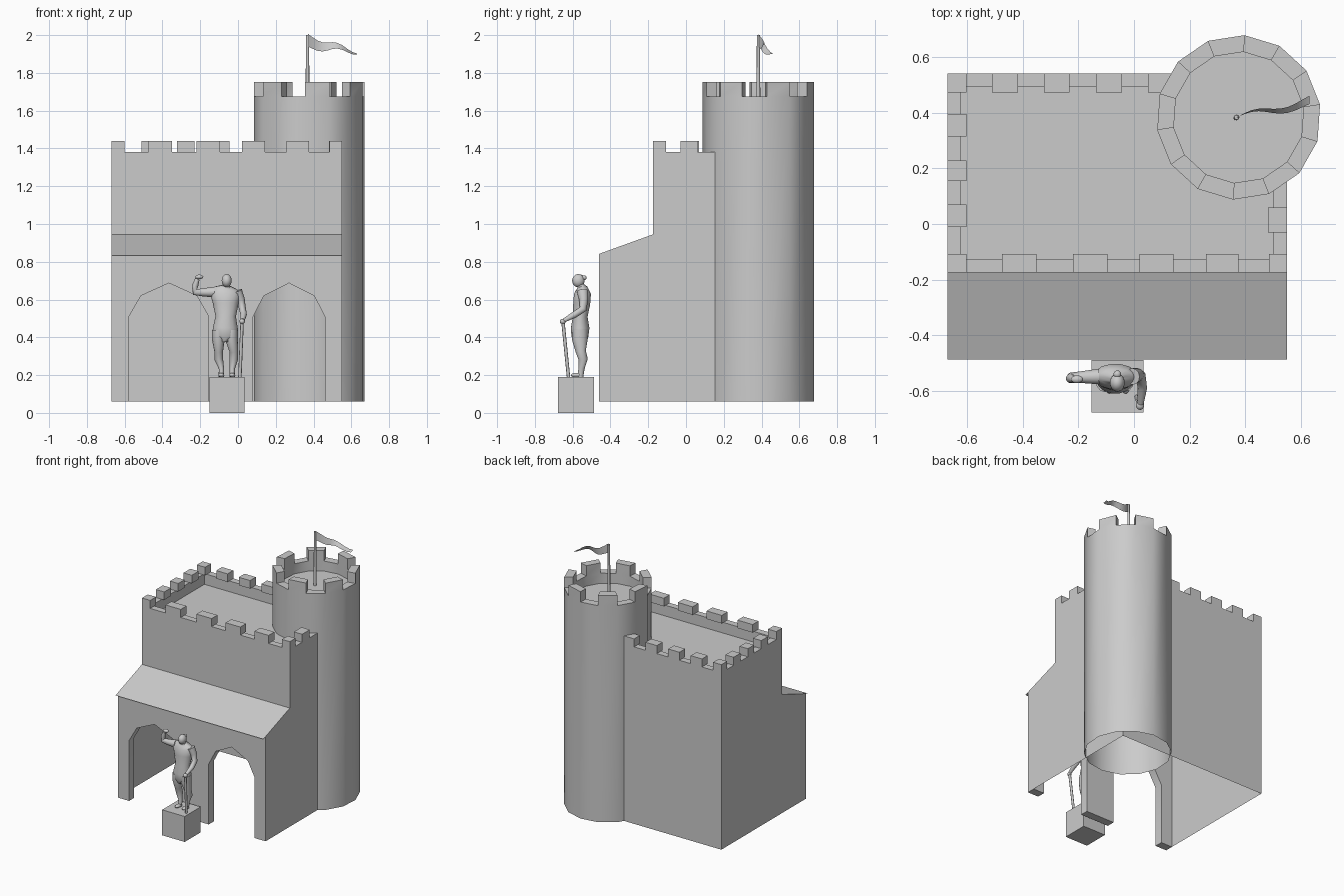
import bpy, bmesh, math
from mathutils import Vector

if "Cube" in bpy.data.objects:
    bpy.data.objects.remove(bpy.data.objects["Cube"])

stone = bpy.data.materials.new("grey_stone")
stone.diffuse_color = (0.6, 0.6, 0.6, 1)
stone.use_nodes = True
stone.node_tree.nodes["Principled BSDF"].inputs["Base Color"].default_value = stone.diffuse_color


def finish(bm, name, angle=35, fix=True):
    if fix:
        bmesh.ops.recalc_face_normals(bm, faces=bm.faces[:])
    me = bpy.data.meshes.new(name)
    bm.to_mesh(me)
    bm.free()
    me.materials.append(stone)
    ob = bpy.data.objects.new(name, me)
    bpy.context.collection.objects.link(ob)
    bpy.ops.object.select_all(action='DESELECT')
    ob.select_set(True)
    bpy.context.view_layer.objects.active = ob
    bpy.ops.object.shade_smooth_by_angle(angle=math.radians(angle))
    return ob


def add_box(bm, x0, x1, y0, y1, z0, z1):
    vs = bmesh.ops.create_cube(bm, size=1)["verts"]
    for v in vs:
        v.co = Vector((x1 if v.co.x > 0 else x0, y1 if v.co.y > 0 else y0,
                       z1 if v.co.z > 0 else z0))


def loft(name, pts, n=12):
    """Tube through (x, y, z, width radius, depth radius) stations."""
    bm = bmesh.new()
    rings = []
    for i, p in enumerate(pts):
        a, b = pts[max(i - 1, 0)], pts[min(i + 1, len(pts) - 1)]
        t = (Vector(b[:3]) - Vector(a[:3])).normalized()
        v = Vector((0, 1, 0))
        v = (v - t * v.dot(t)).normalized()
        u = v.cross(t)
        rings.append([bm.verts.new(Vector(p[:3])
                      + u * p[3] * math.cos(k * math.tau / n)
                      + v * p[4] * math.sin(k * math.tau / n)) for k in range(n)])
    for r, s in zip(rings, rings[1:]):
        for k in range(n):
            bm.faces.new((r[k], r[(k + 1) % n], s[(k + 1) % n], s[k]))
    bm.faces.new(rings[0])
    bm.faces.new(rings[-1])
    return finish(bm, name, 60)


def blob(name, c, r):
    bm = bmesh.new()
    bmesh.ops.create_uvsphere(bm, u_segments=14, v_segments=10, radius=1)
    for v in bm.verts:
        v.co = Vector(c) + Vector([v.co[i] * r[i] for i in range(3)])
    return finish(bm, name, 60)


X0, X1, YF, YM, YB = -0.67, 0.55, -0.46, -0.175, 0.54
BASE, WALL = 0.06, 1.38

# Hall: side profile swept across, open at the bottom and at the arcade
bm = bmesh.new()
prof = [(YF, BASE), (YF, 0.842), (YM, 0.945), (YM, WALL), (YB, WALL), (YB, BASE)]
L = [bm.verts.new((X0, y, z)) for y, z in prof]
R = [bm.verts.new((X1, y, z)) for y, z in prof]
bm.faces.new(L)
bm.faces.new(R[::-1])
quads = [bm.faces.new((L[i], R[i], R[i + 1], L[i + 1])) for i in range(1, 5)]
top = quads[2]
bmesh.ops.recalc_face_normals(bm, faces=bm.faces[:])
if top.normal.z < 0:
    bmesh.ops.reverse_faces(bm, faces=bm.faces[:])
# sunken roof deck behind the parapet
bmesh.ops.inset_region(bm, faces=[top], thickness=0.068)
ext = bmesh.ops.extrude_face_region(bm, geom=[top])["geom"]
for v in [g for g in ext if isinstance(g, bmesh.types.BMVert)]:
    v.co.z -= 0.08
if top.is_valid:
    bmesh.ops.delete(bm, geom=[top], context='FACES_ONLY')
finish(bm, "hall_walls", 30, False)

# Arcade front with two pointed openings
bm = bmesh.new()
outline = [(X0, BASE), (X0, 0.842), (X1, 0.842), (X1, BASE)]
for x0, x1 in ((0.08, 0.46), (-0.577, -0.155)):
    w = x1 - x0
    outline += [(x1, BASE), (x1, 0.51), (x1 - 0.15 * w, 0.62), (x0 + w / 2, 0.687),
                (x0 + 0.15 * w, 0.62), (x0, 0.51), (x0, BASE)]
f = bm.faces.new([bm.verts.new((x, YF, z)) for x, z in outline])
ext = bmesh.ops.extrude_face_region(bm, geom=[f])["geom"]
for v in [g for g in ext if isinstance(g, bmesh.types.BMVert)]:
    v.co.y += 0.06
bmesh.ops.triangulate(bm, faces=[f for f in bm.faces if len(f.verts) > 4])
finish(bm, "arcade_front", 30)

# Thin eave of the lean-to roof
bm = bmesh.new()
bm.faces.new([bm.verts.new(c) for c in ((X0, YF, 0.842), (X0, -0.487, 0.832),
                                        (X1, -0.487, 0.832), (X1, YF, 0.842))])
finish(bm, "roof_eave", 30, False)

# Hall battlements
bm = bmesh.new()
T, Z1 = 0.068, 1.44
for x0, x1 in ((-0.67, -0.602), (-0.475, -0.35), (-0.22, -0.095),
               (0.02, 0.142), (0.258, 0.375), (0.485, 0.55)):
    add_box(bm, x0, x1, YM, YM + T, WALL, Z1)
for x in (-0.51, -0.324, -0.137, 0.05):
    add_box(bm, x, x + 0.093, YB - T, YB, WALL, Z1)
for y0, y1 in ((0.315, 0.395), (0.155, 0.228), (-0.01, 0.07), (0.472, YB)):
    add_box(bm, X0, X0 + T, y0, y1, WALL, Z1)
add_box(bm, X1 - T, X1, -0.03, 0.06, WALL, Z1)
finish(bm, "hall_battlements", 30)

# Round tower with 14 sides, open below, alternate rim faces raised
bm = bmesh.new()
N, CX, CY, TOP = 14, 0.376, 0.383, 1.675
rings = []
for r, z in ((0.296, BASE), (0.296, TOP), (0.236, TOP), (0.236, 1.60)):
    rings.append([bm.verts.new((CX + r * math.cos(math.radians(-94) + k * math.tau / N),
                                CY + r * math.sin(math.radians(-94) + k * math.tau / N), z))
                  for k in range(N)])
rim = []
for j in range(3):
    for k in range(N):
        m = (k + 1) % N
        f = bm.faces.new((rings[j][k], rings[j][m], rings[j + 1][m], rings[j + 1][k]))
        if j == 1 and k % 2 == 0:
            rim.append(f)
bm.faces.new(rings[3])
for f in rim:
    ext = bmesh.ops.extrude_face_region(bm, geom=[f])["geom"]
    for v in [g for g in ext if isinstance(g, bmesh.types.BMVert)]:
        v.co.z = 1.752
    if f.is_valid:
        bmesh.ops.delete(bm, geom=[f], context='FACES_ONLY')
finish(bm, "round_tower", 30, False)

# Flagpole and waving pennant
loft("flagpole", [(0.368, CY, 1.60, 0.011, 0.011), (0.368, CY, 2.0, 0.008, 0.008)], 8)
bm = bmesh.new()
pairs = []
for i in range(11):
    t = i / 10
    x, y = 0.37 + 0.26 * t, CY + 0.055 * t + 0.012 * math.sin(t * 7)
    z = 1.965 - 0.055 * t + 0.012 * math.sin(t * 9 + 2.4)
    h = 0.03 * (1 - t) + 0.003
    pairs.append((bm.verts.new((x, y + 0.015 * t, z + h)),
                  bm.verts.new((x, y - 0.015 * t, z - h))))
for a, b in zip(pairs, pairs[1:]):
    bm.faces.new((a[0], a[1], b[1], b[0]))
finish(bm, "pennant", 60, False)

# Statue plinth
bm = bmesh.new()
add_box(bm, -0.152, 0.034, -0.677, -0.488, 0, 0.19)
finish(bm, "plinth", 30)

# Statue: trunk, head, limbs
loft("statue_trunk", [(-0.068, -0.562, 0.375, 0.035, 0.03), (-0.068, -0.562, 0.405, 0.068, 0.046),
                      (-0.067, -0.56, 0.45, 0.066, 0.05), (-0.065, -0.56, 0.51, 0.054, 0.04),
                      (-0.065, -0.552, 0.58, 0.068, 0.046), (-0.067, -0.548, 0.63, 0.08, 0.046),
                      (-0.065, -0.55, 0.66, 0.062, 0.03), (-0.062, -0.557, 0.672, 0.02, 0.02),
                      (-0.06, -0.565, 0.69, 0.017, 0.018)], 14)
blob("statue_head", (-0.06, -0.57, 0.7), (0.027, 0.033, 0.035))
blob("statue_hair_knot", (-0.06, -0.54, 0.715), (0.014, 0.014, 0.013))
for side, hip, knee, foot in (("left", -0.104, -0.102, -0.088), ("right", -0.034, -0.022, -0.03)):
    loft("statue_leg_" + side, [(hip, -0.562, 0.44, 0.034, 0.042), (hip, -0.562, 0.39, 0.034, 0.042),
                                (knee, -0.557, 0.325, 0.023, 0.027), (knee, -0.545, 0.285, 0.023, 0.025),
                                (foot, -0.553, 0.235, 0.014, 0.016), (foot, -0.56, 0.19, 0.014, 0.016)])
    blob("statue_foot_" + side, (foot, -0.578, 0.2), (0.016, 0.032, 0.012))
loft("statue_raised_arm", [(-0.125, -0.548, 0.64, 0.028, 0.028), (-0.18, -0.55, 0.638, 0.022, 0.022),
                           (-0.228, -0.552, 0.64, 0.018, 0.018), (-0.228, -0.555, 0.67, 0.017, 0.017),
                           (-0.215, -0.558, 0.71, 0.012, 0.012)])
blob("statue_raised_hand", (-0.205, -0.558, 0.72), (0.022, 0.014, 0.012))
loft("statue_lowered_arm", [(-0.005, -0.548, 0.645, 0.027, 0.03), (0.014, -0.542, 0.60, 0.022, 0.024),
                            (0.024, -0.545, 0.55, 0.018, 0.02), (0.03, -0.59, 0.52, 0.017, 0.017),
                            (0.024, -0.645, 0.49, 0.011, 0.011)])
blob("statue_lowered_hand", (0.022, -0.652, 0.484), (0.015, 0.016, 0.014))
loft("statue_staff", [(0.01, -0.622, 0.19, 0.009, 0.009), (0.022, -0.652, 0.49, 0.009, 0.009)], 8)
